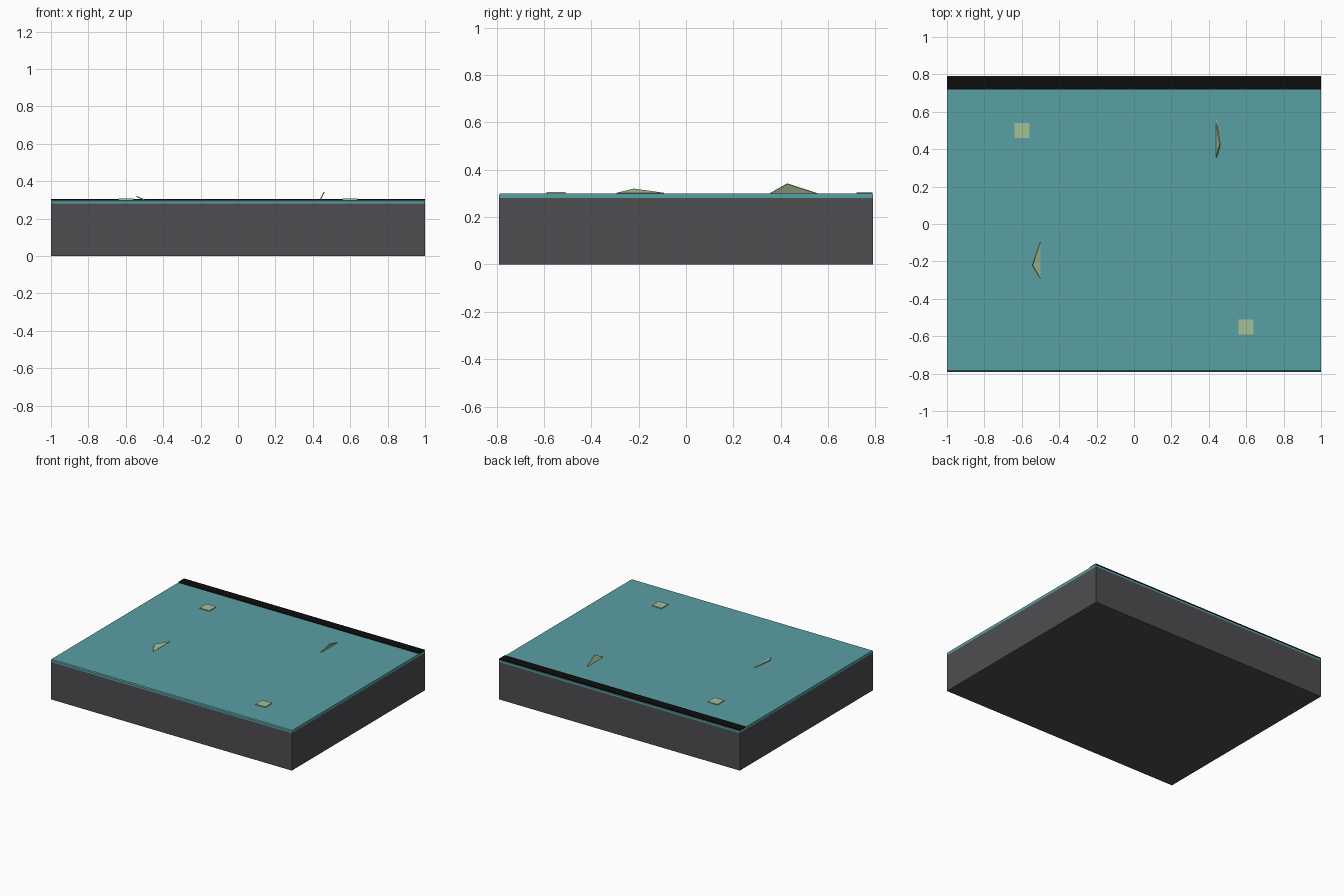
import bpy, bmesh, math
from mathutils import Matrix

if "Cube" in bpy.data.objects:
    bpy.data.objects.remove(bpy.data.objects["Cube"])


def material(name, r, g, b):
    m = bpy.data.materials.new(name)
    lin = [(c / 255 / 12.92 if c < 11 else ((c / 255 + 0.055) / 1.055) ** 2.4) for c in (r, g, b)]
    m.diffuse_color = (*lin, 1)
    m.use_nodes = True
    m.node_tree.nodes["Principled BSDF"].inputs["Base Color"].default_value = m.diffuse_color
    return m


CHARCOAL = material("charcoal", 78, 78, 82)
TEAL = material("teal", 90, 160, 163)
BLACK = material("black", 13, 13, 13)
SAGE = material("sage", 165, 192, 150)


def prism(name, profile, x0, x1, mat, matrix=Matrix()):
    """Extrude a y-z profile along x."""
    bm = bmesh.new()
    face = bm.faces.new([bm.verts.new((x0, y, z)) for y, z in profile])
    out = bmesh.ops.extrude_face_region(bm, geom=[face])
    moved = [v for v in out["geom"] if isinstance(v, bmesh.types.BMVert)]
    bmesh.ops.translate(bm, verts=moved, vec=(x1 - x0, 0, 0))
    bmesh.ops.recalc_face_normals(bm, faces=bm.faces)
    me = bpy.data.meshes.new(name)
    bm.to_mesh(me)
    bm.free()
    me.materials.append(mat)
    ob = bpy.data.objects.new(name, me)
    ob.matrix_world = matrix
    bpy.context.collection.objects.link(ob)
    return ob


def rect(y0, y1, z0, z1):
    return [(y0, z0), (y1, z0), (y1, z1), (y0, z1)]


# Solid base block
prism("base_block", rect(-0.79, 0.79, 0, 0.28), -1, 1, CHARCOAL)

# Surface slab with slightly eased long edges
e = 0.006
prism("surface_slab", [(-0.79, 0.28), (0.79, 0.28), (0.79, 0.30 - e), (0.79 - e, 0.30),
                       (-0.79 + e, 0.30), (-0.79, 0.30 - e)], -1, 1, TEAL)

# Dark strip along the back edge
prism("back_strip", rect(0.72, 0.788, 0.298, 0.305), -1, 1, BLACK)

# Small square tiles
for i, (x, y) in enumerate([(-0.6, 0.5), (0.6, -0.55)]):
    prism(f"tile_{i + 1}", rect(y - 0.04, y + 0.04, 0.298, 0.306), x - 0.04, x + 0.04, SAGE)

# Thin triangular fins leaning sideways out of the surface
for i, (x, y, lean) in enumerate([(0.44, 0.355, 26), (-0.50, -0.293, -67)]):
    pose = Matrix.Translation((x, y, 0.30)) @ Matrix.Rotation(math.radians(lean), 4, "Y")
    prism(f"fin_{i + 1}", [(0, 0), (0.20, 0), (0.072, 0.046)], -0.003, 0.003, SAGE, pose)
